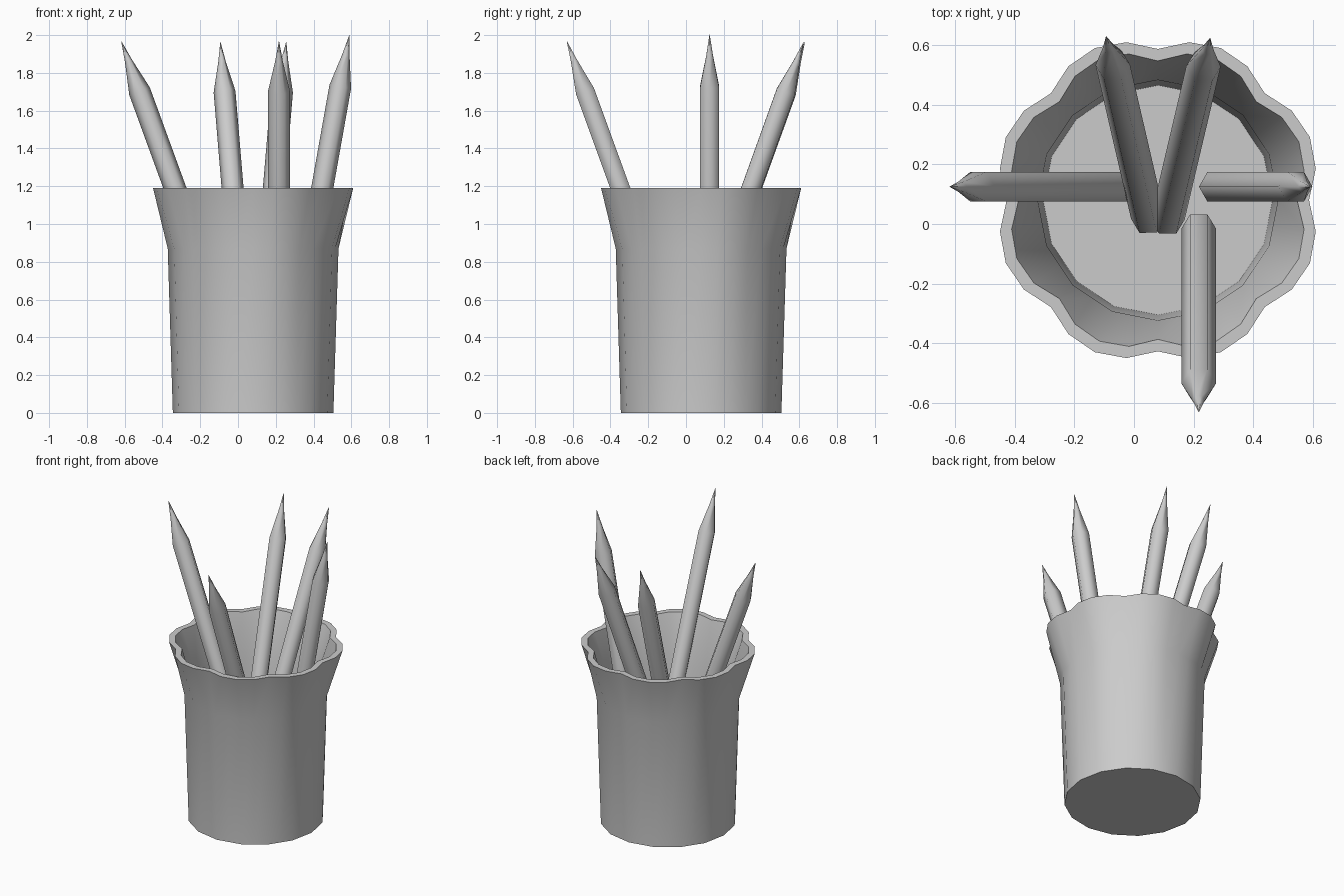
import bpy, bmesh, math
from mathutils import Vector

cube = bpy.data.objects.get("Cube")
if cube:
    bpy.data.objects.remove(cube, do_unlink=True)

grey = bpy.data.materials.new("plain grey")
grey.use_nodes = True
GREY = (0.6, 0.6, 0.6, 1)
grey.diffuse_color = GREY
grey.node_tree.nodes["Principled BSDF"].inputs["Base Color"].default_value = GREY


def loft(name, rings, smooth_angle):
    """Skin a stack of equal-sized rings and close both ends."""
    bm = bmesh.new()
    loops = [[bm.verts.new(p) for p in ring] for ring in rings]
    n = len(loops[0])
    for low, high in zip(loops, loops[1:]):
        for i in range(n):
            j = (i + 1) % n
            bm.faces.new((low[i], low[j], high[j], high[i]))
    bm.faces.new(loops[0][::-1])
    bm.faces.new(loops[-1])
    bmesh.ops.recalc_face_normals(bm, faces=bm.faces)
    mesh = bpy.data.meshes.new(name)
    bm.to_mesh(mesh)
    bm.free()
    mesh.materials.append(grey)
    obj = bpy.data.objects.new(name, mesh)
    bpy.context.collection.objects.link(obj)
    bpy.ops.object.select_all(action='DESELECT')
    obj.select_set(True)
    bpy.context.view_layer.objects.active = obj
    bpy.ops.object.shade_smooth_by_angle(angle=math.radians(smooth_angle))
    return obj


def ring(radii, z, count, centre=0.0):
    """Circle of points whose radius cycles through the given list."""
    pts = []
    for i in range(count):
        a = math.tau * i / count
        r = radii[i % len(radii)]
        pts.append(Vector((centre + r * math.cos(a), centre + r * math.sin(a), z)))
    return pts


# Cup: sixteen-sided body flaring to a rim of eight scallops, hollow inside
def body(r, z):
    return ring([r, r * math.cos(math.pi / 16)], z, 32, 0.08)


def rim(inset):
    return ring([r - inset for r in (0.507, 0.54, 0.552, 0.54)], 1.19, 32, 0.08)


loft("cup", [body(0.425, 0), body(0.452, 0.87), rim(0), rim(0.04),
             body(0.403, 0.87), body(0.385, 0.2)], 35)

# Pencils: hexagonal rods with a slightly hollowed point, leaning outwards
LENGTH = 1.8
PROFILE = [(0.058, 0), (0.058, LENGTH - 0.28), (0.02, LENGTH - 0.11), (0.001, LENGTH)]
PENCILS = {
    "left_pencil": ((0.275, 0.125, 0.23), (0.59, 0.125, 2.0)),
    "right_pencil": ((0, 0.125, 0.275), (-0.615, 0.125, 1.96)),
    "front_pencil": ((0.217, -0.015, 0.275), (0.217, -0.628, 1.96)),
    "back_right_pencil": ((0.048, 0.018, 0.275), (-0.093, 0.628, 1.96)),
    "back_left_pencil": ((0.112, 0.015, 0.275), (0.255, 0.622, 1.96)),
}
for name, (base, tip) in PENCILS.items():
    pencil = loft(name, [ring([r], z, 6) for r, z in PROFILE], 65)
    pencil.location = base
    lean = Vector(tip) - Vector(base)
    pencil.rotation_euler = Vector((0, 0, 1)).rotation_difference(lean).to_euler()
